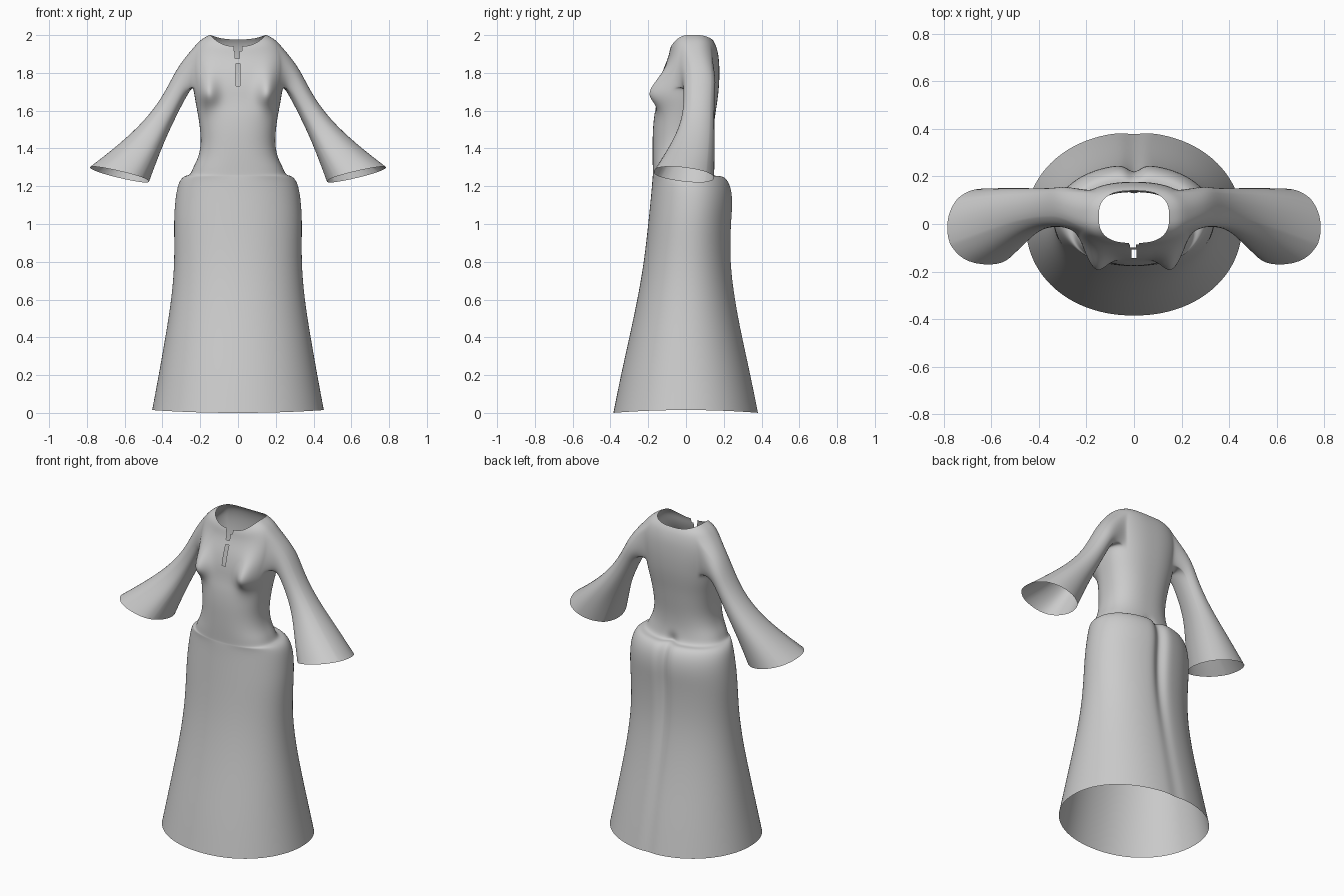
import bpy, bmesh, math
from mathutils import Vector

cube = bpy.data.objects.get("Cube")
if cube:
    bpy.data.objects.remove(cube)

SEG = 64
HALF = SEG // 2

# Gown rings, hem to neckline: height, half width, front y, back y, front drop, back drop
RINGS = [
    (.015, .455, -.385, .385, .015, .015), (.2, .42, -.345, .345, 0, 0),
    (.4, .385, -.3, .3, 0, 0), (.6, .352, -.257, .262, 0, 0),
    (.8, .335, -.222, .237, 0, 0), (1, .34, -.2, .242, 0, 0),
    (1.1, .335, -.19, .252, 0, 0), (1.18, .325, -.182, .247, 0, 0),
    (1.235, .308, -.178, .225, 0, 0), (1.258, .278, -.176, .19, 0, 0),
    (1.258, .252, -.175, .15, 0, .01), (1.3, .238, -.176, .138, 0, 0),
    (1.35, .21, -.177, .133, 0, 0), (1.42, .195, -.177, .135, 0, 0),
    (1.5, .2, -.176, .145, 0, 0), (1.58, .212, -.168, .155, 0, 0),
    (1.63, .222, -.157, .163, 0, 0), (1.68, .231, -.15, .17, 0, 0),
    (1.73, .238, -.145, .175, 0, 0), (1.8, .248, -.128, .178, 0, 0),
    (1.87, .25, -.107, .175, .02, 0), (1.935, .235, -.092, .168, .045, .02),
    (1.98, .195, -.085, .155, .055, .025), (2.002, .148, -.08, .14, .062, .025),
]
ARM_LOW, ARM_HIGH = 18, 21       # rings bounding the armhole
ARM_FRONT, ARM_BACK = -4, 8      # segments bounding the armhole

# Sleeve rings: upper point (x, z), lower point (x, z), centre y, half depth
SLEEVE = [
    ((.315, 1.84), (.258, 1.70), .07, .094), ((.365, 1.74), (.292, 1.64), .068, .09),
    ((.425, 1.635), (.332, 1.56), .065, .09), ((.52, 1.52), (.375, 1.47), .052, .105),
    ((.65, 1.405), (.42, 1.36), .02, .14), ((.785, 1.30), (.47, 1.225), -.015, .175),
]


def power(v, e):
    return math.copysign(abs(v) ** e, v)


def gown_point(ring, i):
    z, w, front, back, front_drop, back_drop = ring
    a = 2 * math.pi * i / SEG
    e = 2 / (2.1 if z < 1.25 else 2.4 if z < 1.95 else 2.7)
    c, s = math.cos(a), math.sin(a)
    x = w * power(c, e)
    y = (front + back) / 2 + (back - front) / 2 * power(s, e)
    z -= (front_drop if s < 0 else back_drop) * s * s
    if s < 0:    # bust
        spread = .1 if z > 1.68 else .05
        y -= .085 * math.exp(-((abs(x) - .16) / .055) ** 2 - ((z - 1.68) / spread) ** 2)
    elif z < 1.26:   # fold down the back of the skirt
        depth = .01 + .03 * max(0, min(1, (z - .5) / .5))
        y -= depth * math.exp(-(x / .028) ** 2)
    return Vector((x, y, z))


bm = bmesh.new()
rows = [[bm.verts.new(gown_point(r, i)) for i in range(SEG)] for r in RINGS]

# Skirt and bodice skin, leaving the armholes open
for j in range(len(rows) - 1):
    for i in range(SEG):
        k = (i + 1) % SEG
        right = i if i < HALF else i - SEG
        left = HALF - 1 - i
        in_arm = any(ARM_FRONT <= n < ARM_BACK for n in (right, left))
        if ARM_LOW <= j < ARM_HIGH and in_arm:
            continue
        bm.faces.new((rows[j][i], rows[j][k], rows[j + 1][k], rows[j + 1][i]))

# Flared sleeves grown from the armholes
for side in (1, -1):
    def at(j, i):
        return rows[j][(i if side > 0 else HALF - i) % SEG]
    loop = [at(ARM_LOW, i) for i in range(ARM_FRONT, ARM_BACK)]
    loop += [at(j, ARM_BACK) for j in range(ARM_LOW, ARM_HIGH)]
    loop += [at(ARM_HIGH, i) for i in range(ARM_BACK, ARM_FRONT, -1)]
    loop += [at(j, ARM_FRONT) for j in range(ARM_HIGH, ARM_LOW, -1)]
    ys, zs = [v.co.y for v in loop], [v.co.z for v in loop]
    yc, zc = (min(ys) + max(ys)) / 2, (min(zs) + max(zs)) / 2
    hy, hz = (max(ys) - min(ys)) / 2, (max(zs) - min(zs)) / 2
    angles = [math.atan2((v.co.z - zc) / hz, (v.co.y - yc) / hy) for v in loop]
    for n, (top, low, cy, depth) in enumerate(SLEEVE):
        cuff = .02 if n == len(SLEEVE) - 1 else 0
        ring = []
        for t in angles:
            u, c = (1 + math.sin(t)) / 2, math.cos(t)
            x = low[0] + (top[0] - low[0]) * u
            z = low[1] + (top[1] - low[1]) * u - cuff * c
            ring.append(bm.verts.new((side * x, cy + depth * c, z)))
        for i in range(len(loop)):
            k = (i + 1) % len(loop)
            bm.faces.new((loop[i], loop[k], ring[k], ring[i]))
        loop = ring

bmesh.ops.recalc_face_normals(bm, faces=bm.faces)
mesh = bpy.data.meshes.new("gown")
bm.to_mesh(mesh)
bm.free()
gown = bpy.data.objects.new("gown", mesh)
bpy.context.collection.objects.link(gown)

# Smooth the cloth and keep the result as the mesh
smooth = gown.modifiers.new("smooth_cloth", 'SUBSURF')
smooth.levels = smooth.render_levels = 2
graph = bpy.context.evaluated_depsgraph_get()
gown.data = bpy.data.meshes.new_from_object(gown.evaluated_get(graph))
gown.modifiers.clear()

# Keyhole opening and notch below the neckline: x min, x max, z min, z max
bm = bmesh.new()
bm.from_mesh(gown.data)
for x0, x1, z0, z1 in ((-.011, .011, 1.73, 1.85), (-.016, .008, 1.875, 2), (-.022, .022, 1.915, 2)):
    for co, no in (((x0, 0, 0), (1, 0, 0)), ((x1, 0, 0), (1, 0, 0)),
                   ((0, 0, z0), (0, 0, 1)), ((0, 0, z1), (0, 0, 1))):
        near = []
        for f in bm.faces:
            m = f.calc_center_median()
            if abs(m.x) < .05 and m.y < 0 and m.z > 1.69:
                near.append(f)
        geom = near + list({e for f in near for e in f.edges}) + list({v for f in near for v in f.verts})
        bmesh.ops.bisect_plane(bm, geom=geom, plane_co=co, plane_no=no, dist=1e-5)
    hole = []
    for f in bm.faces:
        m = f.calc_center_median()
        if m.y < 0 and x0 < m.x < x1 and z0 < m.z < z1:
            hole.append(f)
    bmesh.ops.delete(bm, geom=hole, context='FACES')
bm.to_mesh(gown.data)
bm.free()

# Plain grey cloth
cloth = bpy.data.materials.new("grey_cloth")
cloth.use_nodes = True
colour = (.6, .6, .6, 1)
cloth.diffuse_color = colour
cloth.node_tree.nodes["Principled BSDF"].inputs["Base Color"].default_value = colour
gown.data.materials.clear()
gown.data.materials.append(cloth)

bpy.context.view_layer.objects.active = gown
gown.select_set(True)
bpy.ops.object.shade_smooth_by_angle(angle=math.radians(50))
